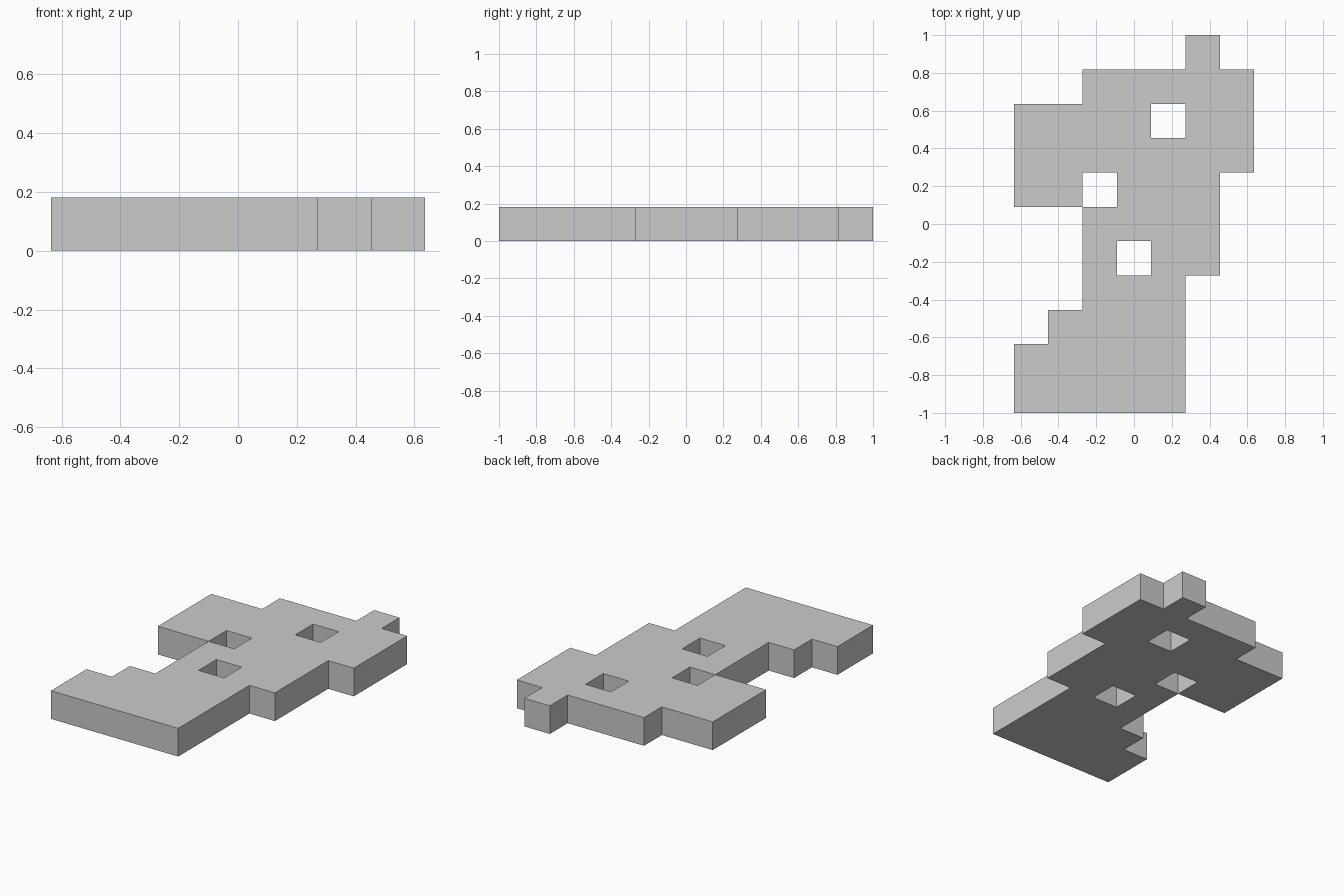
import bpy
import bmesh

if "Cube" in bpy.data.objects:
    bpy.data.objects.remove(bpy.data.objects["Cube"])

CELL = 2 / 11  # the plate is 7 x 11 square cells, one cell thick

# Plate outline seen from above, back row first
ROWS = [
    ".....#.",
    "..#####",
    "####.##",
    "#######",
    "##.###.",
    "..####.",
    "..#.##.",
    "..###..",
    ".####..",
    "#####..",
    "#####..",
]


def build_plate(name, rows, cell):
    width, depth = len(rows[0]), len(rows)
    bm = bmesh.new()
    corners = {}

    def corner(col, row):
        if (col, row) not in corners:
            corners[col, row] = bm.verts.new(
                ((col - width / 2) * cell, (depth / 2 - row) * cell, cell))
        return corners[col, row]

    # Top surface: one quad per filled cell, facing up
    for r, line in enumerate(rows):
        for c, mark in enumerate(line):
            if mark == "#":
                bm.faces.new([corner(c, r + 1), corner(c + 1, r + 1),
                              corner(c + 1, r), corner(c, r)])

    mesh = bpy.data.meshes.new(name)
    bm.to_mesh(mesh)
    bm.free()
    obj = bpy.data.objects.new(name, mesh)
    bpy.context.collection.objects.link(obj)

    # Thickness down to the ground, with walls around outline and holes
    solid = obj.modifiers.new("thickness", 'SOLIDIFY')
    solid.thickness = cell
    solid.offset = -1
    return obj


build_plate("stepped_plate", ROWS, CELL)
